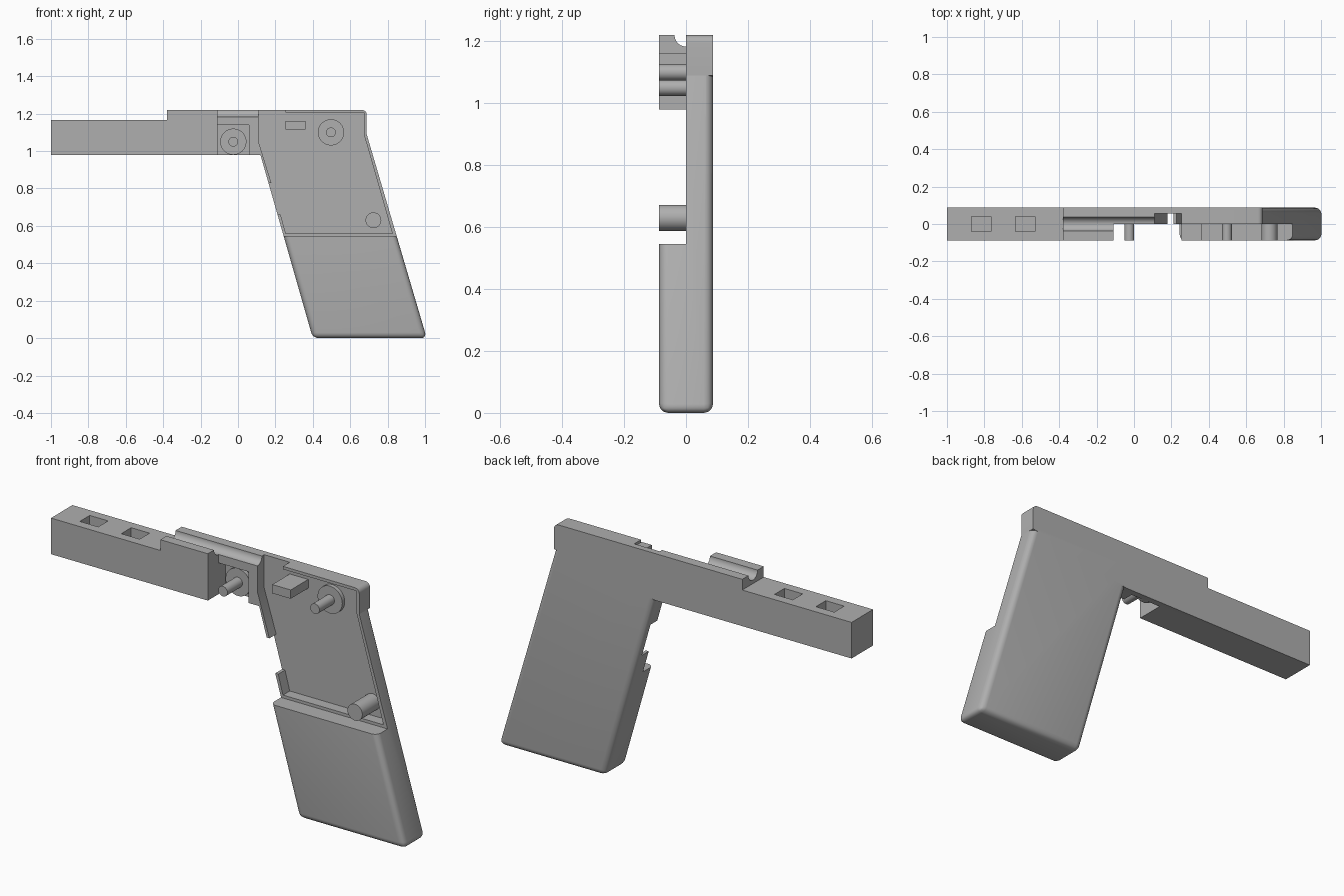
import bpy, bmesh, math
from mathutils import Matrix

cube = bpy.data.objects.get("Cube")
if cube:
    bpy.data.objects.remove(cube, do_unlink=True)

HALF = 0.087      # half thickness of the whole body
FLOOR = 0.055     # depth of the inner pockets

grey = bpy.data.materials.new("light_grey")
grey.use_nodes = True
colour = (0.43, 0.43, 0.43, 1)
grey.diffuse_color = colour
grey.node_tree.nodes["Principled BSDF"].inputs["Base Color"].default_value = colour


def finish(name, bm):
    bmesh.ops.recalc_face_normals(bm, faces=bm.faces[:])
    mesh = bpy.data.meshes.new(name)
    bm.to_mesh(mesh)
    bm.free()
    obj = bpy.data.objects.new(name, mesh)
    bpy.context.collection.objects.link(obj)
    mesh.materials.append(grey)
    return obj


def prism(name, outline, y0, y1, radius=0, rounded=None):
    """Extrude an x-z outline along y; round the edges chosen by a rule."""
    bm = bmesh.new()
    face = bm.faces.new([bm.verts.new((x, y0, z)) for x, z in outline])
    ext = bmesh.ops.extrude_face_region(bm, geom=[face])
    for v in ext["geom"]:
        if isinstance(v, bmesh.types.BMVert):
            v.co.y = y1
    if rounded:
        edges = [e for e in bm.edges if rounded(e.verts[0].co, e.verts[1].co)]
        bmesh.ops.bevel(bm, geom=edges, offset=radius, segments=6,
                        profile=0.5, affect='EDGES')
    return finish(name, bm)


def box(name, x0, x1, y0, y1, z0, z1):
    return prism(name, [(x0, z0), (x1, z0), (x1, z1), (x0, z1)], y0, y1)


def cylinder(name, centre, radius, length, axis):
    bm = bmesh.new()
    turn = Matrix.Rotation(math.pi / 2, 4, 'X' if axis == 'y' else 'Y')
    bmesh.ops.create_cone(bm, cap_ends=True, segments=48, radius1=radius,
                          radius2=radius, depth=length,
                          matrix=Matrix.Translation(centre) @ turn)
    return finish(name, bm)


def combine(target, tool, operation):
    tool.hide_render = True
    mod = target.modifiers.new(operation.lower(), 'BOOLEAN')
    mod.operation, mod.solver, mod.object = operation, 'EXACT', tool
    bpy.context.view_layer.objects.active = target
    bpy.ops.object.modifier_apply(modifier=mod.name)
    bpy.data.objects.remove(tool, do_unlink=True)


# Long upper bar with a stepped top and one rounded corner
body = prism("shell_body",
             [(-1, 0.98), (0.12, 0.98), (0.688, 1.09), (0.688, 1.22),
              (-0.38, 1.22), (-0.38, 1.165), (-1, 1.165)],
             -HALF, HALF, 0.025,
             lambda a, b: min(a.x, b.x) > 0.6 and min(a.z, b.z) > 1.2)

# Slanted grip, rounded everywhere except at its top end
grip = prism("grip",
             [(0.0857, 1.1), (0.4, 0), (1.009, 0), (0.685, 1.1)],
             -HALF, HALF, 0.03, lambda a, b: min(a.z, b.z) < 0.5)
combine(body, grip, 'UNION')

# Open front half above the lower grip
combine(body, box("front_gap", -0.11, 1.2, -0.3, 0, 0.545, 1.4), 'DIFFERENCE')

# Main pocket, open at the top and through a slot in the slanted side
pocket = prism("main_pocket",
               [(0.11, 1.3), (0.11, 1.05), (0.178, 0.83), (0.05, 0.83),
                (0.05, 0.66), (0.228, 0.66), (0.255, 0.56), (0.825, 0.56),
                (0.673, 1.09), (0.673, 1.205), (0.255, 1.205), (0.255, 1.3)],
               -0.05, FLOOR)
combine(body, pocket, 'DIFFERENCE')

# Small pocket behind the first post, open at the bottom
combine(body, box("post_pocket", -0.11, 0.06, -0.05, FLOOR, 0.9, 1.14), 'DIFFERENCE')

# Round channel along the top
combine(body, cylinder("channel", (-0.17, 0, 1.22), 0.037, 0.58, 'x'), 'DIFFERENCE')

# Two square sockets in the bar
for x in (-0.817, -0.582):
    combine(body, box("socket", x - 0.052, x + 0.052, -0.04, 0.04, 1.1, 1.3), 'DIFFERENCE')

parts = [body]

# Two pins standing on round bosses
for side, x, z in (("front", -0.025, 1.05), ("rear", 0.497, 1.1)):
    parts.append(cylinder(side + "_boss", (x, 0.05, z), 0.07, 0.03, 'y'))
    parts.append(cylinder(side + "_pin", (x, -0.0135, z), 0.026, 0.147, 'y'))

# Thick lower post and the locating block
parts.append(cylinder("lower_post", (0.724, -0.0135, 0.63), 0.042, 0.147, 'y'))
parts.append(box("locating_block", 0.255, 0.36, -HALF, 0.06, 1.115, 1.16))

bpy.ops.object.select_all(action='DESELECT')
for part in parts:
    part.select_set(True)
bpy.context.view_layer.objects.active = body
bpy.ops.object.shade_smooth_by_angle()
